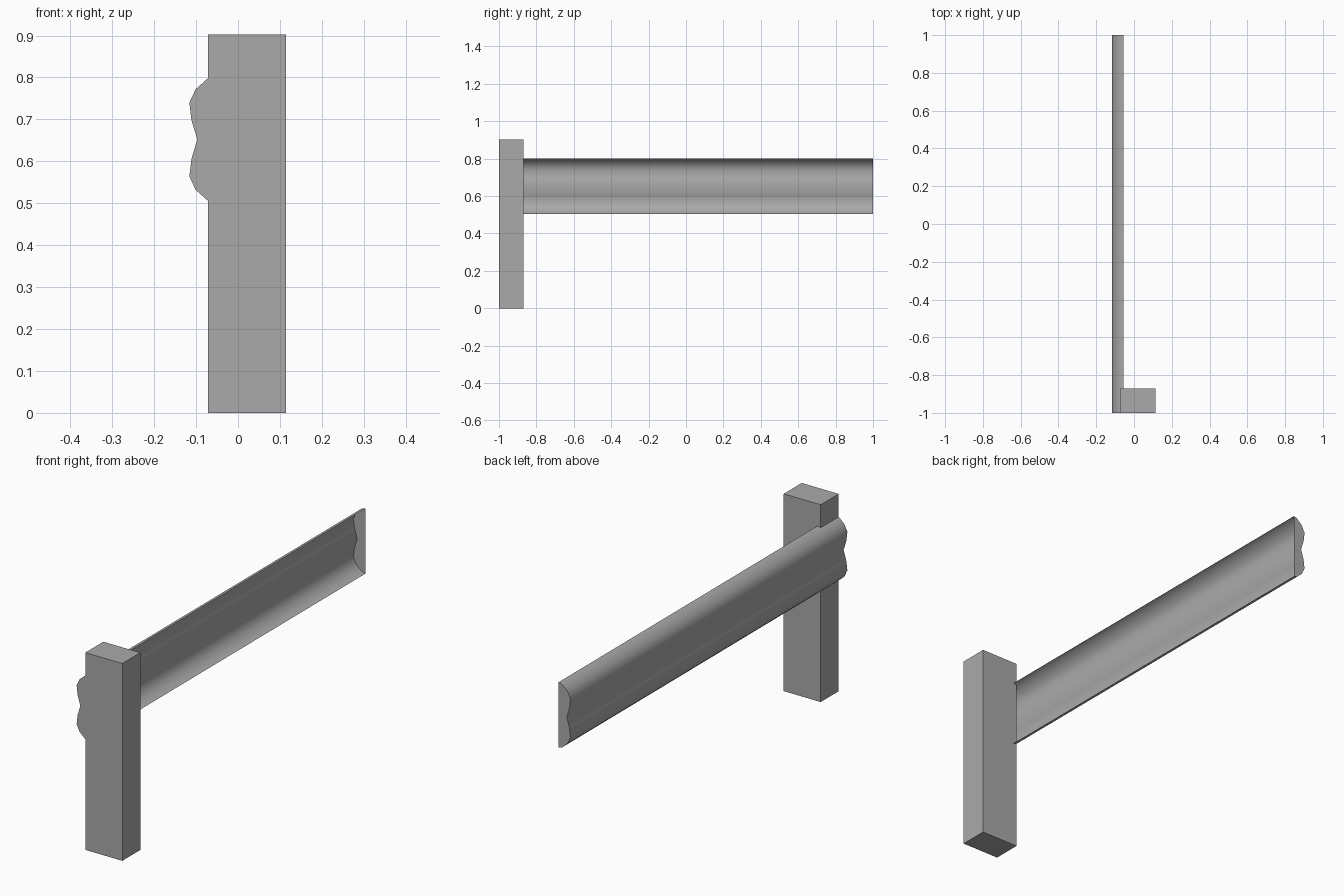
import bpy
import bmesh
import math

cube = bpy.data.objects.get("Cube")
if cube:
    bpy.data.objects.remove(cube, do_unlink=True)

steel = bpy.data.materials.new("grey_steel")
steel.use_nodes = True
GREY = (0.4, 0.4, 0.4, 1)
steel.diffuse_color = GREY
steel.node_tree.nodes["Principled BSDF"].inputs["Base Color"].default_value = GREY


def finish(bm, name):
    mesh = bpy.data.meshes.new(name)
    bm.to_mesh(mesh)
    bm.free()
    mesh.materials.append(steel)
    obj = bpy.data.objects.new(name, mesh)
    bpy.context.collection.objects.link(obj)
    return obj


# Post: a plain upright block
bm = bmesh.new()
bmesh.ops.create_cube(bm, size=1)
bmesh.ops.scale(bm, vec=(0.187, 0.13, 0.902), verts=bm.verts)
bmesh.ops.translate(bm, vec=(0.0215, -0.935, 0.451), verts=bm.verts)
finish(bm, "post")

# Rail: double-wave sheet, mirrored about its centre height, open towards the post
MID_Z = 0.652
half = [(-0.056, 0.149), (-0.073, 0.145), (-0.101, 0.12), (-0.116, 0.088), (-0.111, 0.046)]
profile = half + [(-0.097, 0)] + [(x, -h) for x, h in reversed(half)]

bm = bmesh.new()
front, back = [[bm.verts.new((x, y, MID_Z + h)) for x, h in profile] for y in (-1, 1)]
for i in range(len(profile) - 1):
    bm.faces.new((front[i], front[i + 1], back[i + 1], back[i]))

# Closed ends of the rail
bm.faces.new(front)
bm.faces.new(back)
bmesh.ops.recalc_face_normals(bm, faces=bm.faces)
if next(f for f in bm.faces if len(f.verts) > 4).normal.y > 0:
    bmesh.ops.reverse_faces(bm, faces=bm.faces)
rail = finish(bm, "rail")

bpy.ops.object.select_all(action="DESELECT")
rail.select_set(True)
bpy.context.view_layer.objects.active = rail
bpy.ops.object.shade_smooth_by_angle(angle=math.radians(50))
